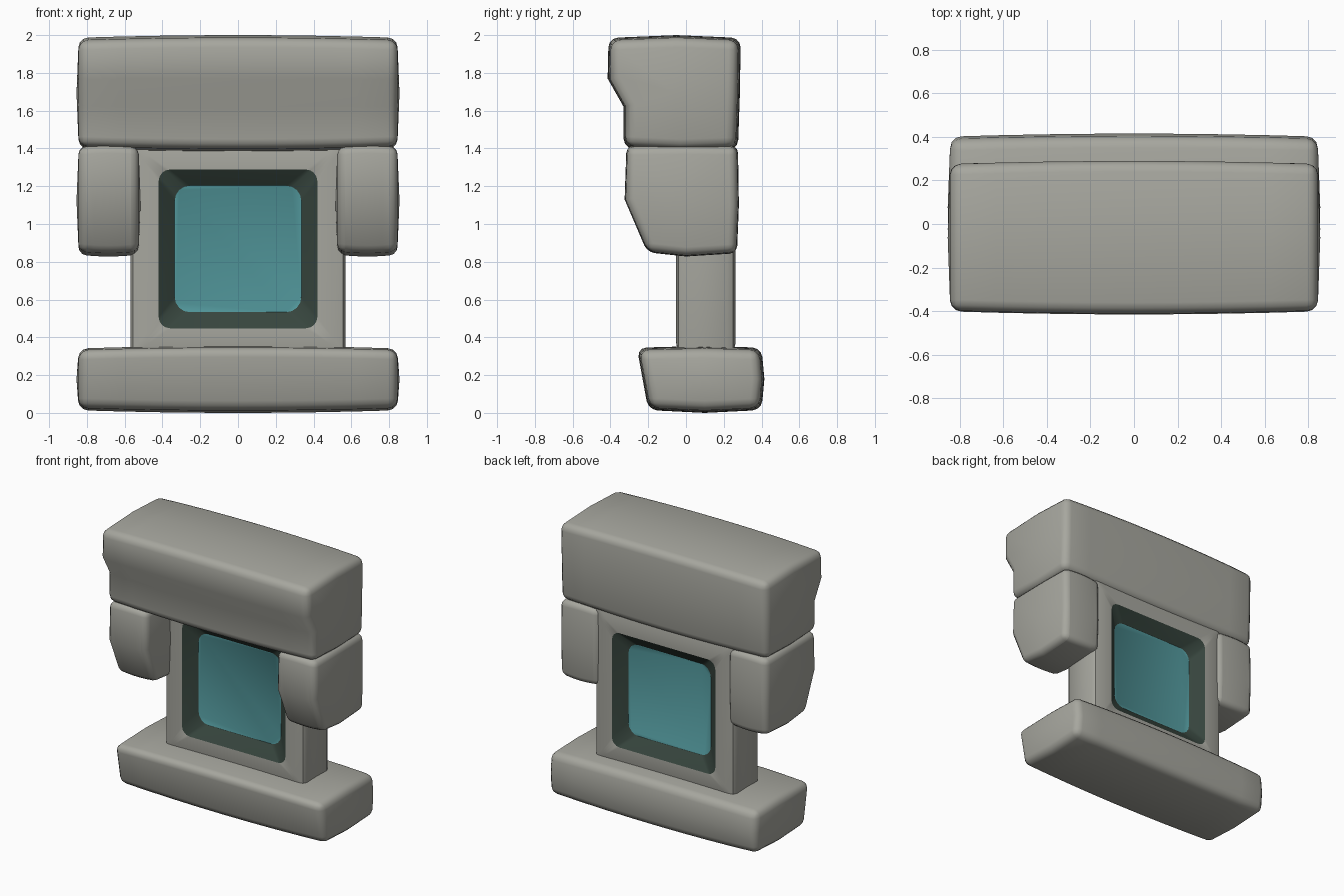
import bpy, bmesh, math
from mathutils import Vector

if "Cube" in bpy.data.objects:
    bpy.data.objects.remove(bpy.data.objects["Cube"])


def material(name, rgb):
    m = bpy.data.materials.new(name)
    m.diffuse_color = (*rgb, 1)
    m.use_nodes = True
    m.node_tree.nodes["Principled BSDF"].inputs["Base Color"].default_value = m.diffuse_color
    return m


STONE = material("grey stone", (0.385, 0.385, 0.345))
DARK = material("dark green recess", (0.038, 0.060, 0.048))
TEAL = material("teal screen", (0.088, 0.325, 0.345))


def finish(bm, name, mats, angle):
    bmesh.ops.recalc_face_normals(bm, faces=bm.faces[:])
    me = bpy.data.meshes.new(name)
    bm.to_mesh(me)
    bm.free()
    for m in mats:
        me.materials.append(m)
    for p in me.polygons:
        p.use_smooth = True
    me.set_sharp_from_angle(angle=math.radians(angle))
    ob = bpy.data.objects.new(name, me)
    bpy.context.collection.objects.link(ob)
    return ob


def stone_block(name, profile, cx, half, bulge=0.014, bevel=0.05, slices=8):
    """Pillowy block: a (y, z) profile swept along x, swollen mid-way, edges rounded."""
    bm = bmesh.new()
    ys, zs = zip(*profile)
    cy, cz = (min(ys) + max(ys)) / 2, (min(zs) + max(zs)) / 2
    hy, hz = (max(ys) - min(ys)) / 2, (max(zs) - min(zs)) / 2
    rings = []
    for i in range(slices + 1):
        t = 2 * i / slices - 1
        b = bulge * t * t
        rings.append([bm.verts.new((cx + t * (half - 0.012),
                                    y - b * (y - cy) / hy,
                                    z - b * (z - cz) / hz)) for y, z in profile])
    n = len(profile)
    for a, b in zip(rings, rings[1:]):
        for j in range(n):
            k = (j + 1) % n
            bm.faces.new((a[j], a[k], b[k], b[j]))
    # slightly domed ends
    for ring, s in ((rings[0], -1), (rings[-1], 1)):
        c = bm.verts.new((cx + s * half, cy, cz))
        for j in range(n):
            bm.faces.new((ring[j], ring[(j + 1) % n], c))
    bmesh.ops.recalc_face_normals(bm, faces=bm.faces[:])
    edges = [e for e in bm.edges if e.calc_face_angle(0) > math.radians(42)]
    bmesh.ops.bevel(bm, geom=edges, offset=bevel, offset_type='OFFSET', segments=3,
                    profile=0.5, affect='EDGES', clamp_overlap=True)
    return finish(bm, name, [STONE], 40)


# Base slab
stone_block("base", [(-0.20, 0.015), (0.10, 0.0), (0.40, 0.015), (0.415, 0.18),
                     (0.40, 0.345), (0.10, 0.355), (-0.26, 0.345)], 0, 0.855)

# Heavy lintel with overhanging brow
stone_block("lintel", [(-0.33, 1.40), (-0.03, 1.385), (0.275, 1.395), (0.285, 1.68),
                       (0.29, 1.985), (-0.05, 2.0), (-0.41, 1.985),
                       (-0.415, 1.77), (-0.33, 1.62)], 0, 0.855)

# Side blocks hanging below the lintel
for s, side in ((-1, "left"), (1, "right")):
    stone_block(side + "_side_block",
                [(-0.205, 0.85), (0.0, 0.828), (0.27, 0.845), (0.28, 1.10),
                 (0.275, 1.415), (0.0, 1.42), (-0.315, 1.415), (-0.325, 1.13)],
                s * 0.685, 0.17, bulge=0.01, bevel=0.04)


# Central frame with a sloped dark recess and a screen on both faces
def rounded_square(bm, half, y, r, steps=4):
    ring = []
    for q in range(4):
        for i in range(steps + 1):
            a = math.pi / 2 * (q + i / steps)
            sx = 1 if q in (0, 3) else -1
            sz = 1 if q in (0, 1) else -1
            ring.append(bm.verts.new((sx * (half - r) + r * math.cos(a), y,
                                      0.868 + sz * (half - r) + r * math.sin(a))))
    return ring


bm = bmesh.new()
loops = [(0.335, 0.02, 0.08), (0.42, -0.05, 0.06), (0.50, -0.052, 0.03),
         (0.555, -0.04, 0.02), (0.57, -0.015, 0.015), (0.57, 0.22, 0.015),
         (0.555, 0.248, 0.02), (0.50, 0.262, 0.03), (0.42, 0.26, 0.06),
         (0.335, 0.19, 0.08)]
rings = [rounded_square(bm, *l) for l in loops]
for i, (a, b) in enumerate(zip(rings, rings[1:])):
    for j in range(len(a)):
        k = (j + 1) % len(a)
        f = bm.faces.new((a[j], a[k], b[k], b[j]))
        f.material_index = 1 if i in (0, len(rings) - 2) else 0
for ring in (rings[0], rings[-1]):
    bm.faces.new(ring).material_index = 2
finish(bm, "screen_frame", [STONE, DARK, TEAL], 32)
